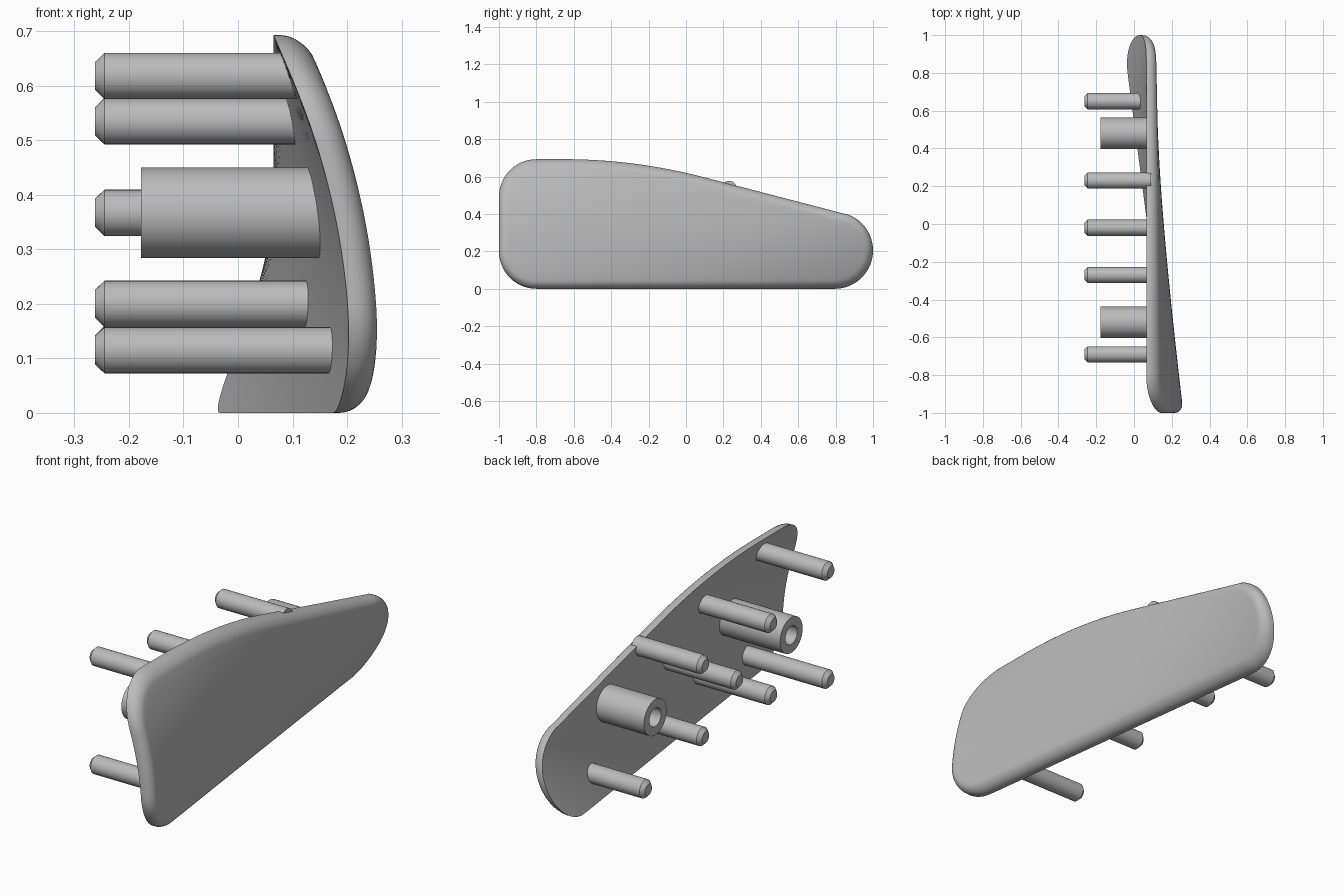
import bpy, bmesh, math

cube = bpy.data.objects.get("Cube")
if cube:
    bpy.data.objects.remove(cube, do_unlink=True)

grey = bpy.data.materials.new("light_grey")
grey.use_nodes = True
colour = (0.5, 0.5, 0.5, 1)
grey.diffuse_color = colour
grey.node_tree.nodes["Principled BSDF"].inputs["Base Color"].default_value = colour

THICK, FILLET = 0.057, 0.045
COLS, ROWS = 72, 16


def finish(bm, name):
    bmesh.ops.remove_doubles(bm, verts=bm.verts, dist=1e-5)
    bmesh.ops.recalc_face_normals(bm, faces=bm.faces)
    mesh = bpy.data.meshes.new(name)
    bm.to_mesh(mesh)
    bm.free()
    mesh.materials.append(grey)
    obj = bpy.data.objects.new(name, mesh)
    bpy.context.collection.objects.link(obj)
    bpy.ops.object.select_all(action='DESELECT')
    obj.select_set(True)
    bpy.context.view_layer.objects.active = obj
    bpy.ops.object.shade_smooth_by_angle(angle=math.radians(35))


# Outline of the plate, seen from the side
SLOPE = 0.26


def crest(y):
    """Top edge: flat, then a soft curve into a straight downward slope."""
    bend = min(max(y + 0.65, 0), 0.75)
    return 0.693 - SLOPE * bend * bend / 1.5 - SLOPE * max(y - 0.1, 0)


def slope_at(y):
    return SLOPE * min(max(y + 0.65, 0), 0.75) / 0.75


def arc(r, dy):
    return math.sqrt(max(r * r - dy * dy, 0))


def span(y, d):
    """Lowest and highest z at y for the outline inset by d."""
    rl, rr = 0.2 - d, 0.205 - d
    low, high = d, crest(y) - d * math.hypot(1, slope_at(y))
    if y < -0.8:
        low, high = 0.2 - arc(rl, y + 0.8), 0.493 + arc(rl, y + 0.8)
    if y > 0.795:
        low = 0.205 - arc(rr, y - 0.795)
    if y > 0.795 + rr * 0.252:
        high = 0.205 + arc(rr, y - 0.795)
    return low, high


def surface(y, z):
    """x of the twisted, bulging inner face."""
    t = z / crest(y)
    foot = 0.07 - 0.13 * y
    return 0.065 + (foot - 0.065) * (1 - t) + (0.033 - 0.0155 * y) * 4 * t * (1 - t)


# Curved plate with a rounded outer rim
def grid_point(i, j, d, lift):
    y = -math.cos(math.pi * i / COLS) * (1 - d)
    low, high = span(y, d)
    z = low + (high - low) * j / ROWS
    return (surface(y, z) + lift, y, z)


bm = bmesh.new()


def cap(d, lift):
    grid = [[bm.verts.new(grid_point(i, j, d, lift)) for j in range(ROWS + 1)]
            for i in range(COLS + 1)]
    for i in range(COLS):
        for j in range(ROWS):
            bm.faces.new((grid[i][j], grid[i + 1][j], grid[i + 1][j + 1], grid[i][j + 1]))


border = ([(i, 0) for i in range(COLS)] + [(COLS, j) for j in range(ROWS)]
          + [(i, ROWS) for i in range(COLS, 0, -1)] + [(0, j) for j in range(ROWS, 0, -1)])
steps = [(0, 0)]
for k in range(9):
    a = math.radians(90 * k / 8)
    steps.append((FILLET * (1 - math.cos(a)), THICK - FILLET + FILLET * math.sin(a)))
cap(*steps[0])
cap(*steps[-1])
rings = [[bm.verts.new(grid_point(i, j, d, lift)) for i, j in border] for d, lift in steps]
for a, b in zip(rings, rings[1:]):
    for k in range(len(border)):
        n = (k + 1) % len(border)
        bm.faces.new((a[k], a[n], b[n], b[k]))
finish(bm, "curved_plate")


# Turned parts along x: profile is a list of (x, radius)
def turned(name, y, z, profile, sides=32):
    bm = bmesh.new()
    loops = [[bm.verts.new((x, y + r * math.cos(math.tau * k / sides),
                            z + r * math.sin(math.tau * k / sides)))
              for k in range(sides)] for x, r in profile]
    for a, b in zip(loops, loops[1:]):
        for k in range(sides):
            n = (k + 1) % sides
            bm.faces.new((a[k], a[n], b[n], b[k]))
    bm.faces.new(loops[0])
    bm.faces.new(loops[-1])
    finish(bm, name)


# Chamfered pins
pins = [(-0.69, 0.115), (-0.69, 0.618), (-0.27, 0.2), (-0.27, 0.535),
        (-0.02, 0.367), (0.23, 0.2), (0.23, 0.535), (0.65, 0.117)]
for n, (y, z) in enumerate(pins, 1):
    turned(f"pin_{n}", y, z, [(-0.262, 0.026), (-0.245, 0.0425),
                              (surface(y, z) + 0.022, 0.0425)])

# Hollow bosses
for name, y in (("front_boss", -0.52), ("back_boss", 0.48)):
    base = surface(y, 0.367)
    turned(name, y, 0.367, [(base, 0.043), (-0.178, 0.043), (-0.178, 0.083),
                            (base + 0.027, 0.083)])
